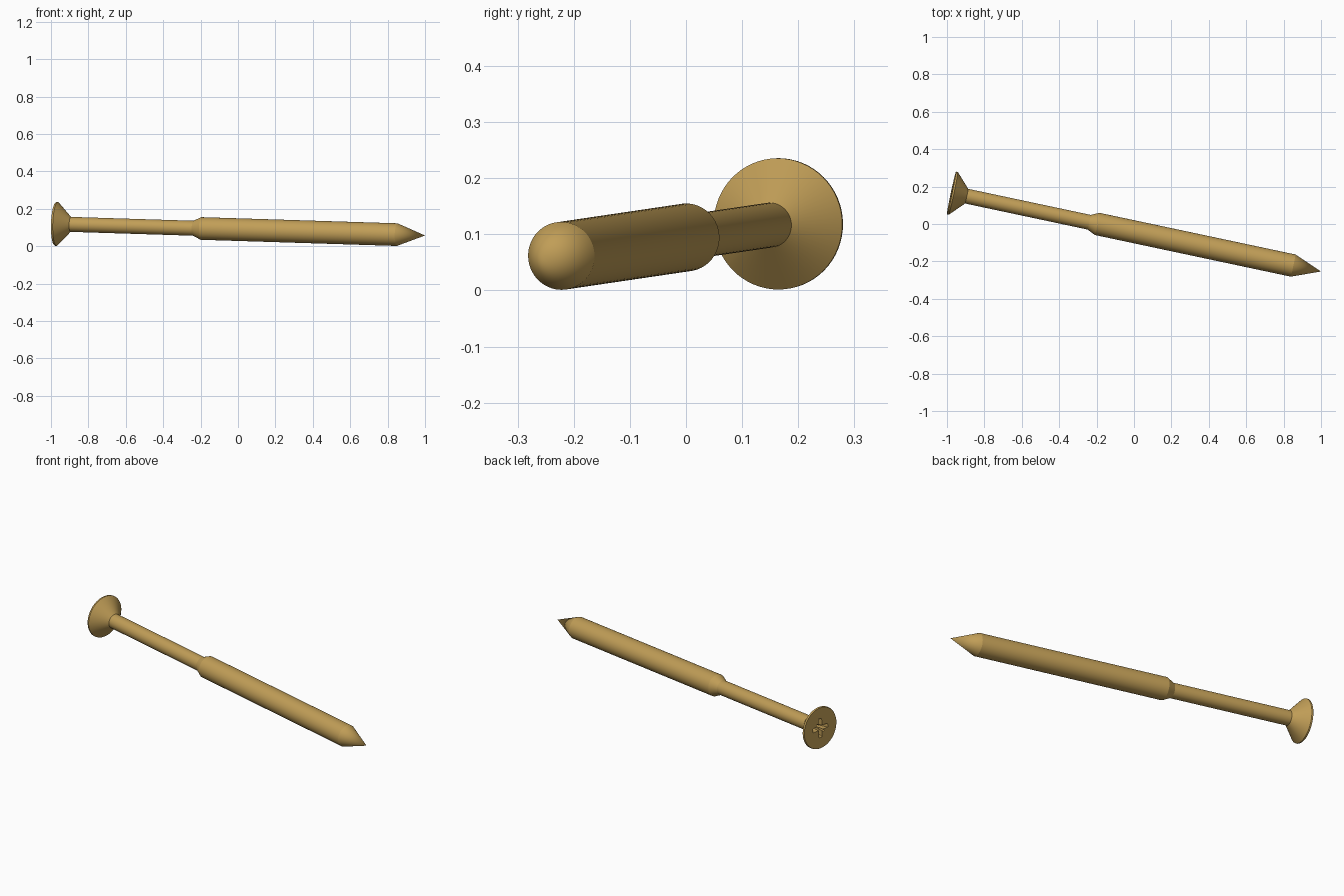
import bpy, bmesh, math
from mathutils import Vector, Matrix

cube = bpy.data.objects.get("Cube")
if cube:
    bpy.data.objects.remove(cube, do_unlink=True)

# Brass material
brass = bpy.data.materials.new("brass")
brass.use_nodes = True
colour = (0.53, 0.34, 0.095, 1)
brass.diffuse_color = colour
brass.node_tree.nodes["Principled BSDF"].inputs["Base Color"].default_value = colour

# The screw lies tilted: local z runs from the head face to the point
head = Vector((-0.976, 0.166, 0.119))
tip = Vector((1.0, -0.254, 0.057))
axis = tip - head
length = axis.length
pose = Matrix.Translation(head) @ axis.to_track_quat('Z', 'Y').to_matrix().to_4x4()


def make_object(name, bm):
    bmesh.ops.recalc_face_normals(bm, faces=bm.faces)
    mesh = bpy.data.meshes.new(name)
    bm.to_mesh(mesh)
    bm.free()
    mesh.materials.append(brass)
    obj = bpy.data.objects.new(name, mesh)
    obj.matrix_world = pose
    bpy.context.collection.objects.link(obj)
    return obj


# Turned body: (radius, distance along the axis)
profile = [(0, 0), (0.115, 0), (0.117, 0.003), (0.117, 0.01), (0.04, 0.083),
           (0.04, 0.753), (0.0605, 0.797), (0.0605, 1.868), (0, length)]
bm = bmesh.new()
verts = [bm.verts.new((r, 0, z)) for r, z in profile]
edges = [bm.edges.new(pair) for pair in zip(verts, verts[1:])]
bmesh.ops.spin(bm, geom=verts + edges, cent=(0, 0, 0), axis=(0, 0, 1),
               angle=math.tau, steps=64, use_merge=True)
bmesh.ops.remove_doubles(bm, verts=bm.verts, dist=0.0001)
screw = make_object("screw_body", bm)
bpy.context.view_layer.objects.active = screw
screw.select_set(True)
bpy.ops.object.shade_smooth_by_angle(angle=math.radians(15))


# Driver recess: a tapered cross plus thin diagonal ribs
def cut_slot(name, reach, width, depth, turn):
    bm = bmesh.new()
    bmesh.ops.create_cube(bm, size=1)
    for v in bm.verts:
        deep = v.co.z > 0
        v.co.x *= 2 * reach * (0.55 if deep else 1)
        v.co.y *= width * (0.8 if deep else 1)
        v.co.z = depth if deep else -0.02
    bm.transform(Matrix.Rotation(turn, 4, 'Z'))
    cutter = make_object(name, bm)
    cutter.hide_render = True
    cutter.hide_viewport = True
    cutter.display_type = 'WIRE'
    mod = screw.modifiers.new(name, 'BOOLEAN')
    mod.operation = 'DIFFERENCE'
    mod.solver = 'EXACT'
    mod.object = cutter


for i in range(2):
    cut_slot(f"cross_cutter_{i + 1}", 0.06, 0.024, 0.06, i * math.pi / 2)
    cut_slot(f"rib_cutter_{i + 1}", 0.042, 0.01, 0.03, (i + 0.5) * math.pi / 2)
